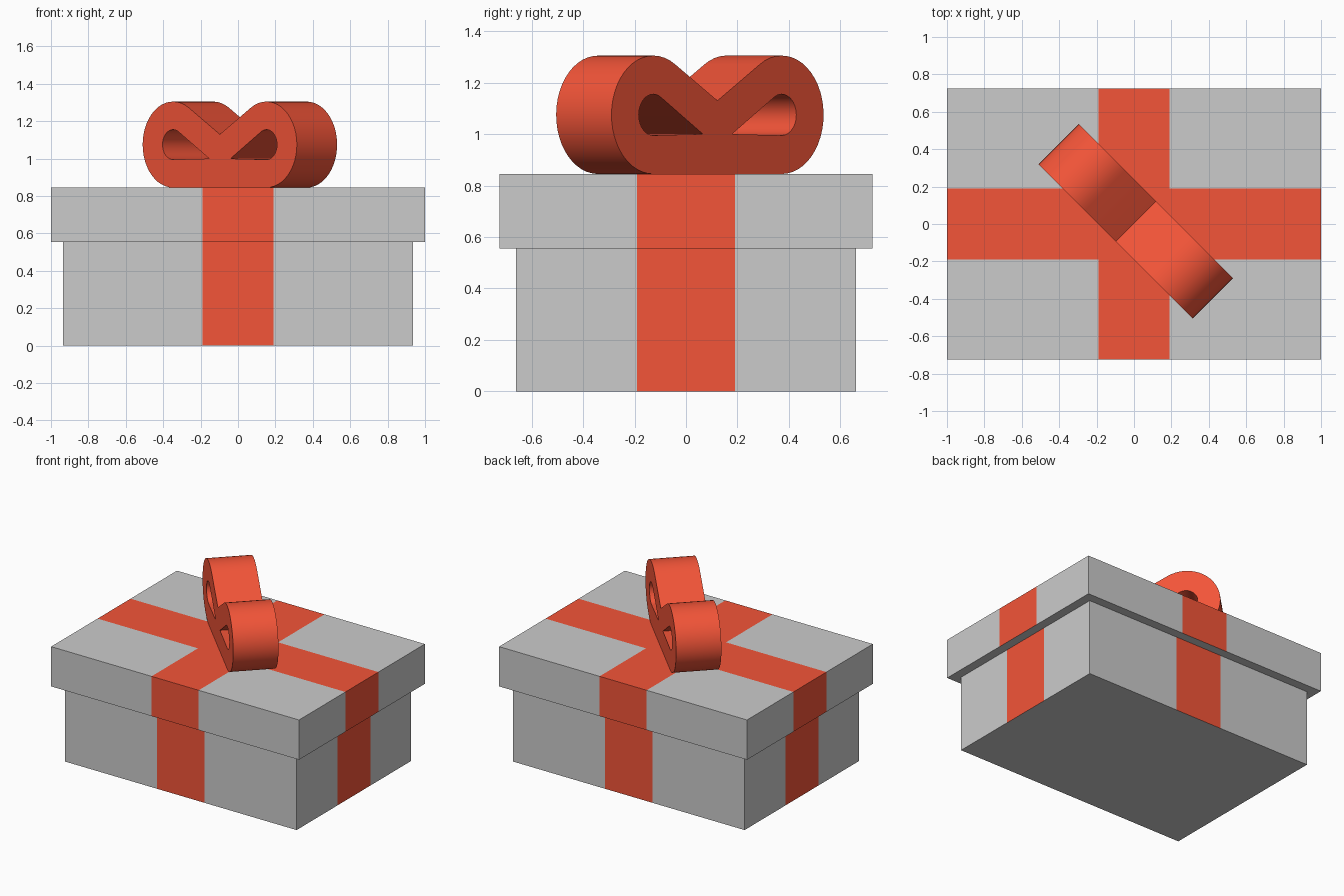
import bpy, bmesh
from math import sin, cos, radians, sqrt, atan2, asin, degrees

if "Cube" in bpy.data.objects:
    bpy.data.objects.remove(bpy.data.objects["Cube"])

red = bpy.data.materials.new("ribbon_red")
red.diffuse_color = (0.9, 0.09, 0.04, 1)
red.use_nodes = True
red.node_tree.nodes["Principled BSDF"].inputs["Base Color"].default_value = red.diffuse_color
RIBBON = 0.19  # half width of the ribbon bands


def wrapped_box(name, hx, hy, z0, z1):
    """Box whose faces are cut along the flush ribbon bands and coloured."""
    bm = bmesh.new()
    bmesh.ops.create_cube(bm, size=2)
    for v in bm.verts:
        v.co = (v.co.x * hx, v.co.y * hy, z0 if v.co.z < 0 else z1)
    for axis in ((1, 0, 0), (0, 1, 0)):
        for s in (-RIBBON, RIBBON):
            bmesh.ops.bisect_plane(bm, geom=bm.verts[:] + bm.edges[:] + bm.faces[:],
                                   plane_co=[a * s for a in axis], plane_no=axis)
    bm.normal_update()
    for f in bm.faces:
        c = f.calc_center_median()
        in_band = abs(c.x) < RIBBON or abs(c.y) < RIBBON
        f.material_index = int(in_band and f.normal.z > -0.5)
    mesh = bpy.data.meshes.new(name)
    mesh.materials.append(None)
    mesh.materials.append(red)
    bm.to_mesh(mesh)
    bm.free()
    ob = bpy.data.objects.new(name, mesh)
    bpy.context.collection.objects.link(ob)


def arc(cx, cz, r, a0, a1, n=28):
    angles = [radians(a0 + (a1 - a0) * i / n) for i in range(n + 1)]
    return [(cx + r * cos(a), cz + r * sin(a)) for a in angles]


def teardrop(px, pz, cx, cz, r):
    """Start and end angles of the arc between the tangents from point p."""
    base = degrees(atan2(cz - pz, cx - px))
    spread = degrees(asin(r / sqrt((cx - px) ** 2 + (cz - pz) ** 2)))
    return base - spread - 90, base + spread + 90


def mirror(pts):
    return [(-x, z) for x, z in reversed(pts)]


# Box and lid
wrapped_box("box_body", 0.935, 0.66, 0, 0.555)
wrapped_box("box_lid", 1.0, 0.725, 0.555, 0.845)

# Bow: rounded outline with a notch and two teardrop holes
CX, CZ, R = 0.353, 1.075, 0.23
right = arc(CX, CZ, R, -90, teardrop(0, 1.13, CX, CZ, R)[1])
outline = right + [(0, 1.13)] + mirror(right)
hole = [(0.08, 1.0)] + arc(CX, CZ, 0.08, *teardrop(0.08, 1.0, CX, CZ, 0.08))

curve = bpy.data.curves.new("bow", 'CURVE')
curve.dimensions = '2D'
curve.fill_mode = 'BOTH'
curve.extrude = 0.152
for pts in (outline, hole, mirror(hole)):
    sp = curve.splines.new('POLY')
    sp.points.add(len(pts) - 1)
    for p, (x, z) in zip(sp.points, pts):
        p.co = (x, z, 0, 1)
    sp.use_cyclic_u = True
curve.materials.append(red)
bow = bpy.data.objects.new("bow", curve)
bow.location = (0.01, 0.015, 0)
bow.rotation_euler = (radians(90), 0, radians(-45))
bpy.context.collection.objects.link(bow)

# Turn the bow into a clean mesh with smooth loops and sharp rims
bpy.context.view_layer.objects.active = bow
bow.select_set(True)
bpy.ops.object.convert(target='MESH')
bow = bpy.context.object
bm = bmesh.new()
bm.from_mesh(bow.data)
bmesh.ops.remove_doubles(bm, verts=bm.verts, dist=0.0005)
bmesh.ops.recalc_face_normals(bm, faces=bm.faces)
bm.to_mesh(bow.data)
bm.free()
bpy.ops.object.shade_smooth_by_angle(angle=radians(30))
